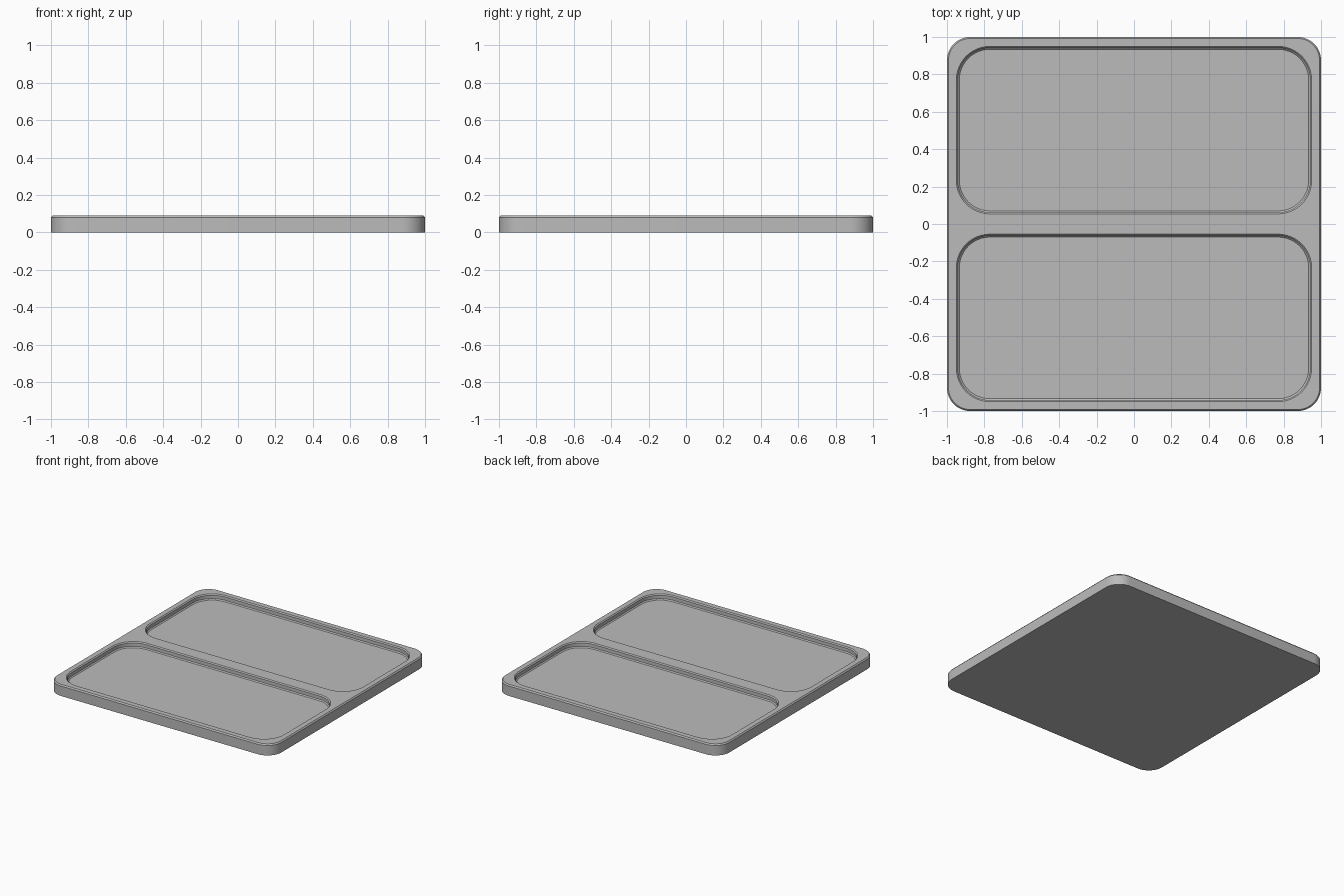
import bpy, bmesh, math

cube = bpy.data.objects.get("Cube")
if cube:
    bpy.data.objects.remove(cube, do_unlink=True)

HEIGHT = 0.09
CORNER_STEPS = 12

grey = bpy.data.materials.new("plain grey")
grey.use_nodes = True
colour = (0.5, 0.5, 0.5, 1)
grey.diffuse_color = colour
grey.node_tree.nodes["Principled BSDF"].inputs["Base Color"].default_value = colour


def rounded_loop(bm, cy, half_x, half_y, radius, z):
    """Ring of vertices around a rounded rectangle."""
    verts = []
    corners = ((1, 1), (-1, 1), (-1, -1), (1, -1))
    for quarter, (sx, sy) in enumerate(corners):
        for i in range(CORNER_STEPS + 1):
            a = math.pi / 2 * (quarter + i / CORNER_STEPS)
            verts.append(bm.verts.new((
                sx * (half_x - radius) + radius * math.cos(a),
                cy + sy * (half_y - radius) + radius * math.sin(a), z)))
    return verts


def stack(bm, cy, half_x, half_y, radius, profile):
    """Join rings along a profile of (inset, height); return the rings."""
    rings = [rounded_loop(bm, cy, half_x - d, half_y - d, radius - d, z)
             for d, z in profile]
    for low, high in zip(rings, rings[1:]):
        for i in range(len(low)):
            j = (i + 1) % len(low)
            bm.faces.new((low[i], low[j], high[j], high[i]))
    return rings


bm = bmesh.new()

# Outer wall with a small bevel around the top, and the flat underside
outer = stack(bm, 0, 1, 1, 0.125,
              [(0, 0), (0, HEIGHT - 0.01), (0.008, HEIGHT)])
bm.faces.new(outer[0])
rims = [outer[-1]]

# Two shallow compartments with bevelled lip and foot
for side in (-1, 1):
    pocket = stack(bm, side * 0.502, 0.95, 0.448, 0.18,
                   [(0, HEIGHT), (0.008, HEIGHT - 0.008),
                    (0.008, 0.055), (0.016, 0.047)])
    bm.faces.new(pocket[-1])
    rims.append(pocket[0])

# Flat top surface around both compartments
edges = [bm.edges.get((ring[i - 1], ring[i]))
         for ring in rims for i in range(len(ring))]
bmesh.ops.triangle_fill(bm, edges=edges, use_beauty=True, normal=(0, 0, 1))
bmesh.ops.recalc_face_normals(bm, faces=bm.faces)

mesh = bpy.data.meshes.new("two_compartment_tray")
bm.to_mesh(mesh)
bm.free()
mesh.materials.append(grey)
tray = bpy.data.objects.new("two_compartment_tray", mesh)
bpy.context.collection.objects.link(tray)

bpy.ops.object.select_all(action="DESELECT")
tray.select_set(True)
bpy.context.view_layer.objects.active = tray
bpy.ops.object.shade_smooth_by_angle(angle=math.radians(30))
